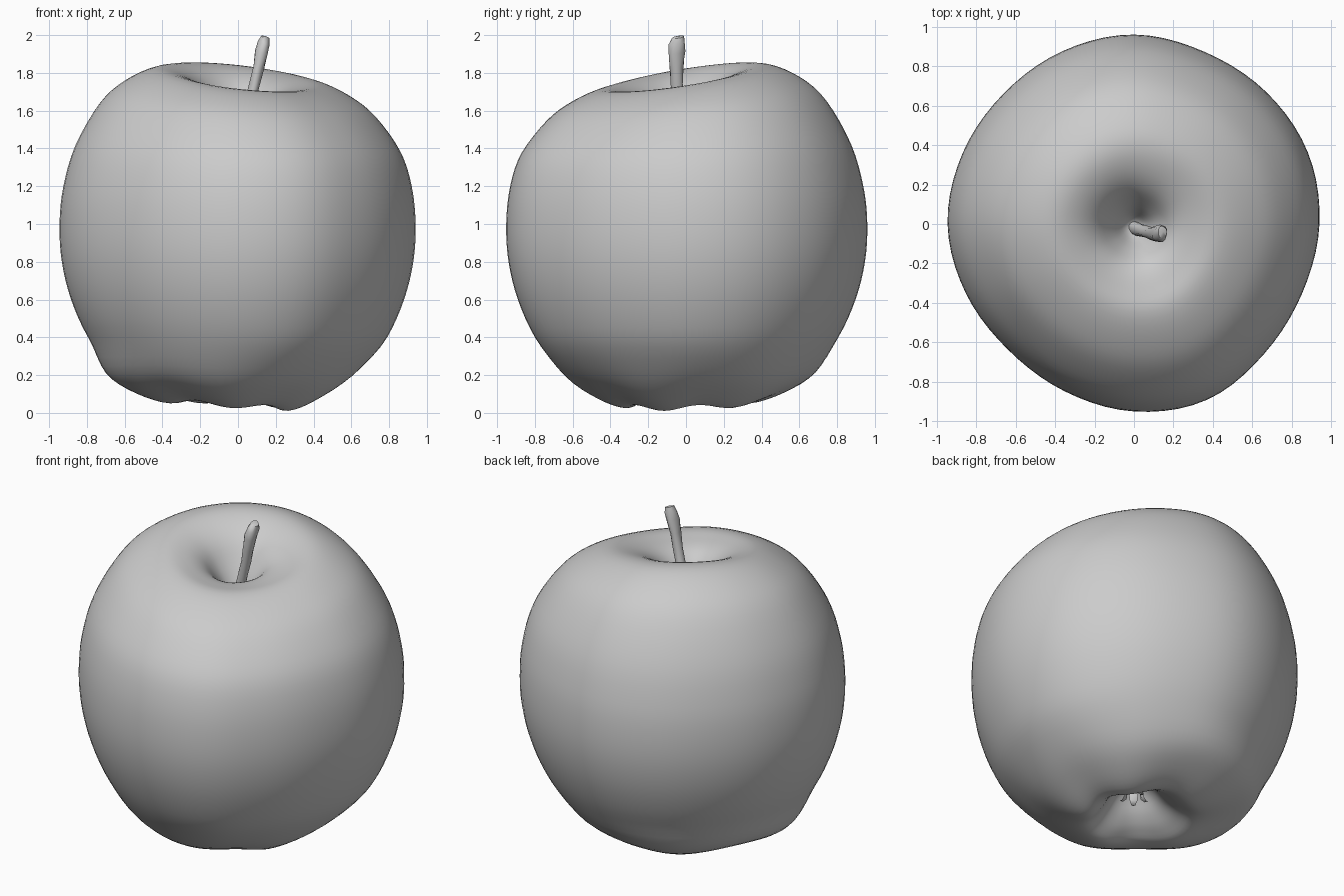
import bpy, bmesh, math
from mathutils import Vector

if "Cube" in bpy.data.objects:
    bpy.data.objects.remove(bpy.data.objects["Cube"])

SEG = 80


def catmull(p, i, t, wrap=False):
    n = len(p)
    a, b, c, d = [p[k % n] if wrap else p[max(0, min(n - 1, k))] for k in range(i - 1, i + 3)]
    return b + 0.5 * t * (c - a + t * (2 * a - 5 * b + 4 * c - d + t * (3 * (b - c) + d - a)))


def smooth(a, b, x):
    t = max(0.0, min(1.0, (x - a) / (b - a)))
    return t * t * (3 - 2 * t)


def skin(name, rings, start=None, end=None, angle=180):
    """Join rings of points into a smooth surface, closed with end points."""
    bm = bmesh.new()
    vr = [[bm.verts.new(p) for p in r] for r in rings]
    n = len(vr[0])
    for a, b in zip(vr, vr[1:]):
        for j in range(n):
            k = (j + 1) % n
            bm.faces.new((a[j], a[k], b[k], b[j]))
    for ring, tip in ((vr[0], start), (vr[-1], end)):
        if tip is not None:
            v = bm.verts.new(tip)
            for j in range(n):
                bm.faces.new((ring[j], ring[(j + 1) % n], v))
    bmesh.ops.recalc_face_normals(bm, faces=bm.faces)
    me = bpy.data.meshes.new(name)
    bm.to_mesh(me)
    bm.free()
    ob = bpy.data.objects.new(name, me)
    bpy.context.collection.objects.link(ob)
    me.shade_smooth()
    if angle < 180:
        me.set_sharp_from_angle(angle=math.radians(angle))
    return ob


# Apple body: half profile (radius factor, height), swept along an uneven outline
profile = [Vector(p) for p in [
    (0.0, 0.27), (0.05, 0.265), (0.11, 0.22), (0.18, 0.14), (0.26, 0.075), (0.36, 0.043),
    (0.52, 0.093), (0.69, 0.20), (0.84, 0.40), (0.935, 0.60), (0.987, 0.80), (1.0, 1.0),
    (0.978, 1.2), (0.912, 1.4), (0.775, 1.6), (0.635, 1.71), (0.47, 1.775), (0.33, 1.762),
    (0.21, 1.705), (0.12, 1.60), (0.05, 1.49), (0.0, 1.46)]]
outline = [.94, .953, .947, .943, .96, .948, .935, .94, .945, .922, .902, .918, .95, .965, .932, .922]


def body_point(p, a):
    u = a / math.tau * len(outline)
    r = p.x * catmull(outline, int(u), u - int(u), True)
    z = p.y
    # the shoulder tilts up to the back left
    high = smooth(1.2, 1.75, z) * smooth(0.0, 0.4, p.x)
    z += high * (0.063 * math.sin(a) - 0.045 * math.cos(a))
    # five lobes around the blossom end
    low = (1 - smooth(0.05, 0.4, p.y)) * smooth(0.05, 0.32, p.x)
    f = a + math.radians(24)
    z -= low * (0.013 * math.cos(5 * f) + 0.022 * math.cos(f) - 0.003)
    r *= 1 - 0.13 * low * math.cos(f)
    c = 0.02 * smooth(1.3, 1.6, p.y) * (1 - smooth(0.2, 0.5, p.x))
    return Vector((r * math.cos(a), r * math.sin(a) - c, z))


rows = [catmull(profile, i, t / 4) for i in range(len(profile) - 1) for t in range(4)][1:]
rings = [[body_point(p, math.tau * j / SEG) for j in range(SEG)] for p in rows]
skin("apple_body", rings, (0, 0, 0.27), (0, -.02, 1.46))

# Stem: leaning tube, thicker at the slanted tip (centre x, y, z, half width x, y)
path = [(-.01, -.015, 1.42, .034, .036), (.03, -.03, 1.53, .028, .032), (.06, -.04, 1.63, .026, .030),
        (.088, -.047, 1.74, .027, .032), (.108, -.05, 1.83, .028, .036), (.125, -.05, 1.91, .033, .044),
        (.138, -.047, 1.96, .031, .042), (.144, -.041, 1.99, .022, .030)]
N = 14
stem = []
for i, (x, y, z, rx, ry) in enumerate(path):
    ring = []
    for j in range(N):
        a = math.tau * j / N
        k = 1 + 0.09 * math.sin(3 * a + 2 * i)
        ring.append((x + rx * k * math.cos(a), y + ry * k * math.sin(a),
                     z - 0.3 * rx * math.cos(a) + 0.15 * ry * math.sin(a)))
    stem.append(ring)
skin("stem", stem, (-.01, -.015, 1.41), (.147, -.038, 1.995), 50)

# Dried blossom: small core with five curled sepals in the basin
core = [[(r * math.cos(math.tau * j / 10), r * math.sin(math.tau * j / 10), z) for j in range(10)]
        for r, z in ((.05, .28), (.045, .24), (.025, .215))]
skin("blossom_core", core, (0, 0, .29), (0, 0, .21))
for s in range(5):
    a = math.tau * s / 5 + 0.3
    out, side = Vector((math.cos(a), math.sin(a), 0)), Vector((-math.sin(a), math.cos(a), 0))
    leaf = []
    for d, z, w in ((.03, .27, .022), (.045, .22, .026), (.05, .18, .022), (.07, .16, .011)):
        c = out * d + Vector((0, 0, z))
        leaf.append([c + side * w, c + out * .007, c - side * w, c - out * .007])
    skin(f"sepal_{s + 1}", leaf, out * .02 + Vector((0, 0, .28)), out * .085 + Vector((0, 0, .165)), 60)
